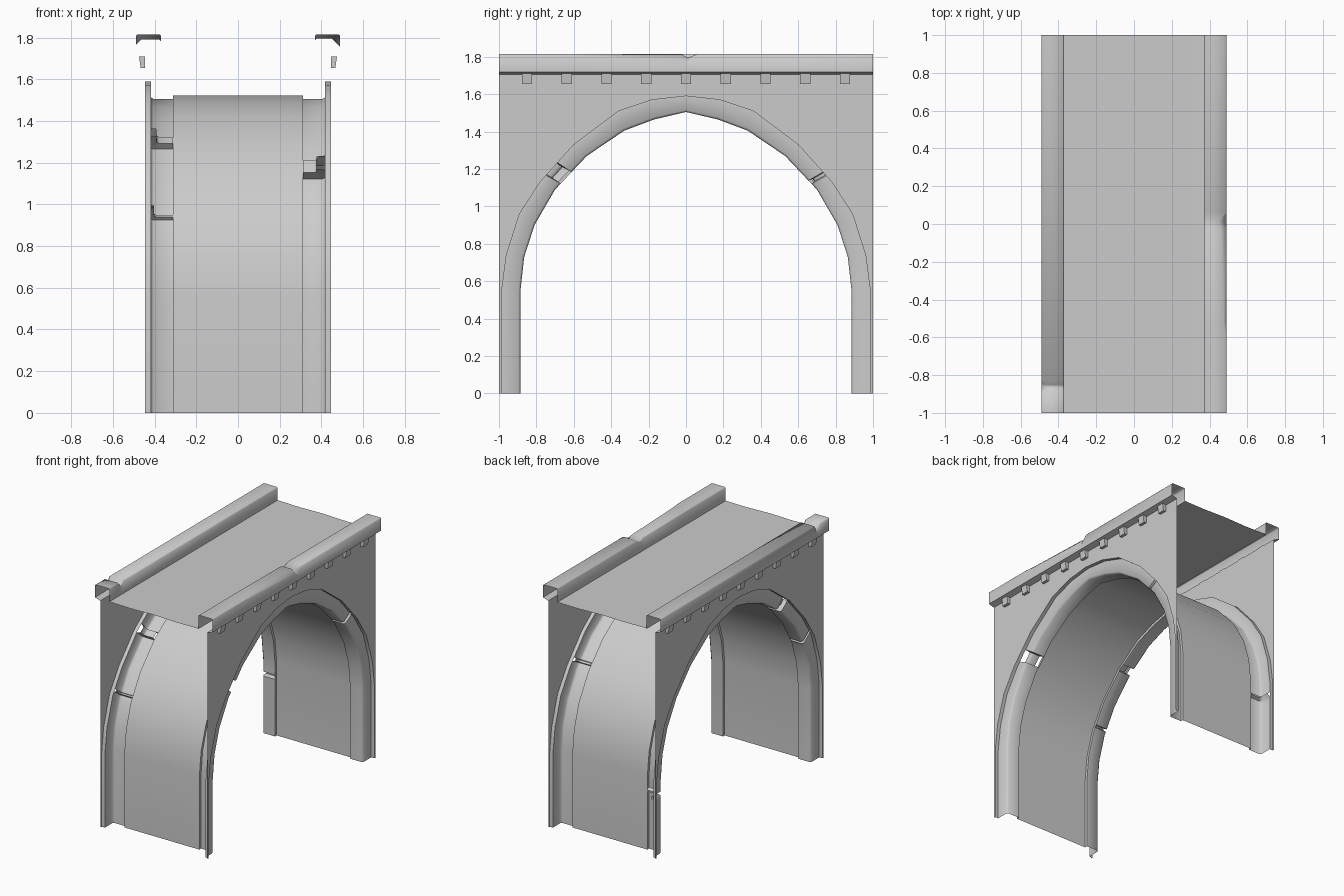
import bpy, bmesh, math
from mathutils import Vector

old = bpy.data.objects.get("Cube")
if old:
    bpy.data.objects.remove(old, do_unlink=True)

stone = bpy.data.materials.new("grey_stone")
stone.use_nodes = True
GREY = (0.6, 0.6, 0.6, 1)
stone.diffuse_color = GREY
stone.node_tree.nodes["Principled BSDF"].inputs["Base Color"].default_value = GREY

WALL_X, TRIM_X, VAULT_X, DECK_X, RIM_X = 0.445, 0.418, 0.312, 0.37, 0.49
WALL_TOP, RIM_TOP = 1.705, 1.815

# Half arch profiles (y, z) from the ground to the crown
INNER = [(.885, 0), (.885, .55), (.865, .73), (.81, .9), (.7, 1.09),
         (.53, 1.27), (.33, 1.405), (.17, 1.465), (0, 1.505)]
OUTER = [(.985, 0), (.985, .55), (.96, .74), (.89, .96), (.78, 1.13),
         (.6, 1.33), (.36, 1.51), (.18, 1.57), (0, 1.59)]
# Outer edge of the side wall opposite each arch point
EDGE = [(1, z) for y, z in OUTER[:4]] + [(1, WALL_TOP)] + [(y, WALL_TOP) for y, z in OUTER[5:]]


def full(half):
    return [Vector(p) for p in half] + [Vector((-y, z)) for y, z in reversed(half[:-1])]


INNER, OUTER, EDGE = full(INNER), full(OUTER), full(EDGE)
LAST = len(INNER) - 1


def arch(u, depth):
    """Point on the arch at step u; depth 0 is the inner line, 1 the outer."""
    i = min(int(u), LAST - 1)
    a = INNER[i].lerp(INNER[i + 1], u - i)
    b = OUTER[i].lerp(OUTER[i + 1], u - i)
    return a.lerp(b, depth)


def finish(name, bm, flip=False, angle=32):
    if flip:
        bmesh.ops.reverse_faces(bm, faces=bm.faces[:])
    mesh = bpy.data.meshes.new(name)
    bm.to_mesh(mesh)
    bm.free()
    mesh.materials.append(stone)
    ob = bpy.data.objects.new(name, mesh)
    bpy.context.collection.objects.link(ob)
    bpy.ops.object.select_all(action='DESELECT')
    ob.select_set(True)
    bpy.context.view_layer.objects.active = ob
    bpy.ops.object.shade_smooth_by_angle(angle=math.radians(angle))


def sheet(name, rows, flip=False, angle=32):
    """Skin a list of equal cross-sections."""
    bm = bmesh.new()
    rows = [[bm.verts.new(p) for p in r] for r in rows]
    for a, b in zip(rows, rows[1:]):
        for i in range(len(a) - 1):
            bm.faces.new((a[i], a[i + 1], b[i + 1], b[i]))
    finish(name, bm, flip, angle)


# Barrel vault
sheet("vault", [[(x, *arch(u, .2)) for x in (-VAULT_X, VAULT_X)] for u in range(LAST + 1)])

# Gently uneven road deck
DECK = [(-DECK_X, 1.717), (-.18, 1.713), (0, 1.717), (.2, 1.711), (DECK_X, 1.713)]
sheet("deck", [[(x, y, z) for x, z in DECK] for y in (-1, 1)])


def trim(name, s, notches):
    """Recessed, softly rounded arch band with notches (start, end, depth)."""
    steps = [(u, 0) for u in range(LAST + 1)
             if not any(a <= u <= b for a, b, d in notches)]
    for a, b, d in notches:
        steps += [(a - .06, 0), (a, 0), (a + .02, d), (b - .02, d), (b, 0), (b + .06, 0)]
    rows = []
    for u, d in sorted(steps):
        face_x = TRIM_X - d * .07
        section = [(VAULT_X, d), (face_x - .012, d), (face_x, d + .12), (face_x, 1)]
        rows.append([(s * x, *arch(u, t)) for x, t in section])
    sheet(name, rows, s < 0, 60)
    step = [[(s * VAULT_X, *arch(u, t)) for t in (.2, 0)] for u in range(LAST + 1)]
    sheet(name + "_step", step, s < 0)


def wall(name, s):
    """Flat side wall with a narrow reveal around the arch opening."""
    rows = [[(s * TRIM_X, *p), (s * WALL_X, *p), (s * WALL_X, *e)]
            for p, e in zip(OUTER, EDGE)]
    sheet(name, rows, s < 0)


def parapet(name, s, cuts):
    """Hollow parapet; cuts are (y, edge chip, drop of the top)."""
    rows = []
    for y, chip, drop in [(-1, .006, 0)] + cuts + [(1, .006, 0)]:
        top = RIM_TOP - drop
        section = [(DECK_X, 1.71), (DECK_X, top - .006), (DECK_X + .006, top),
                   (RIM_X - chip, top), (RIM_X, top - chip), (RIM_X, 1.718)]
        rows.append([(s * x, y, z) for x, z in section])
    sheet(name, rows, s < 0, 60)
    ledge = [(RIM_X, 1.718), (WALL_X, WALL_TOP)]
    sheet(name + "_ledge", [[(s * x, y, z) for x, z in ledge] for y in (-1, 1)], s < 0)


def dentils(name, s):
    """Row of small tapered blocks below the parapet."""
    bm = bmesh.new()
    for i in range(-4, 5):
        block = bmesh.ops.create_cube(bm, size=1)["verts"]
        for v in block:
            low = v.co.z < 0
            outer = v.co.x * s > 0
            v.co.y = i * .2125 + v.co.y * .055
            v.co.z = 1.655 if low else 1.71
            v.co.x = s * (WALL_X if not outer else .467 if low else .475)
    finish(name, bm)


SIDES = [
    ("left", 1, [(4.17, 4.27, .25), (11.48, 11.82, .6)],
     [(-.6, .006, 0), (-.52, .015, 0), (-.02, .03, .004), (.01, .04, .02), (.06, .006, 0)]),
    ("right", -1, [(.78, .84, .25), (10.8, 11.03, .4), (12.78, 12.87, .2)],
     [(-.89, .006, 0), (-.87, .025, .025), (-.85, .025, .025), (-.83, .006, 0)]),
]
for side, s, notches, cuts in SIDES:
    trim(side + "_arch_trim", s, notches)
    wall(side + "_wall", s)
    parapet(side + "_parapet", s, cuts)
    dentils(side + "_dentils", s)
